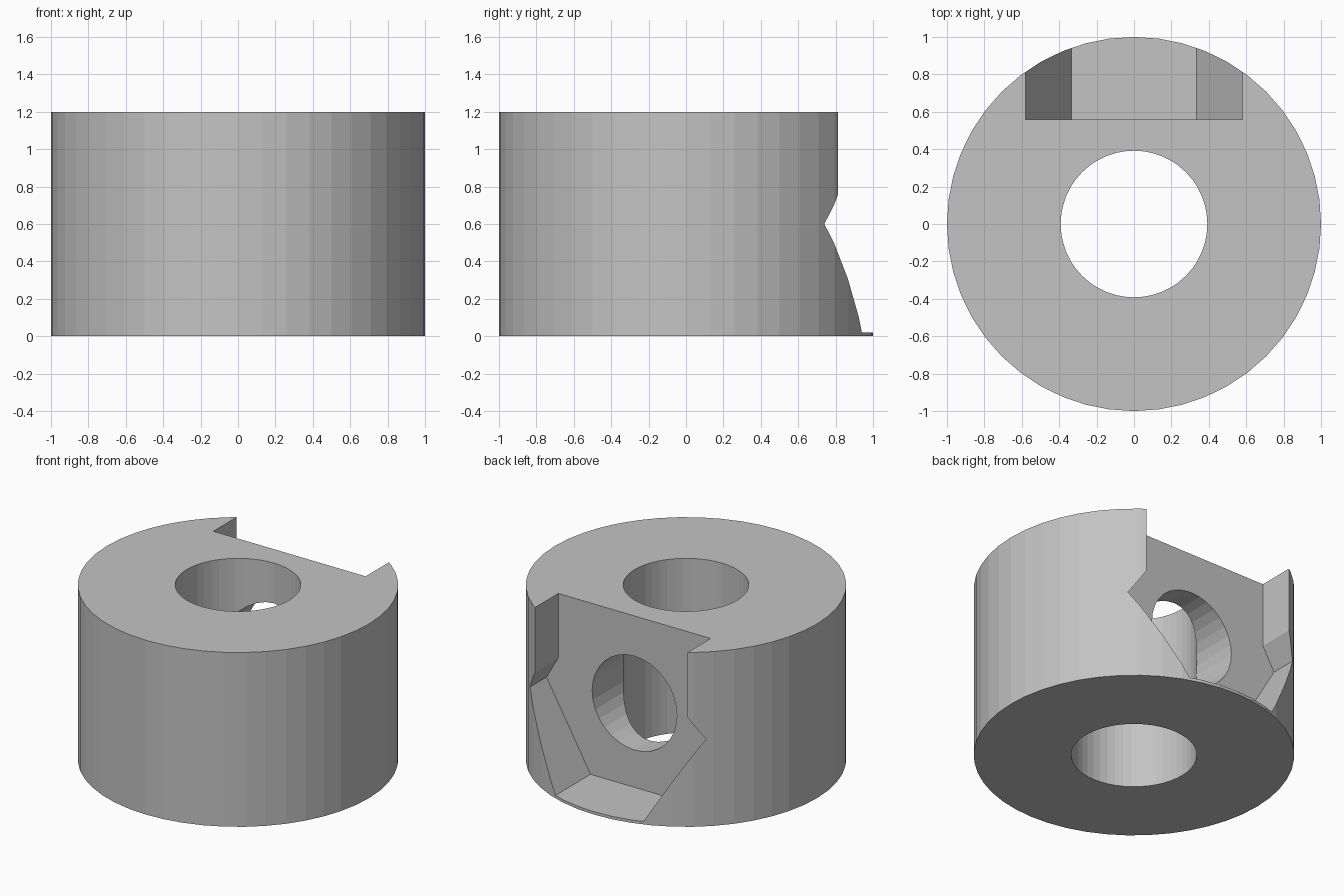
import bpy
import bmesh
from math import cos, sin, tau, sqrt

cube = bpy.data.objects.get("Cube")
if cube:
    bpy.data.objects.remove(cube, do_unlink=True)

OUTER, BORE, HEIGHT, MID = 1.0, 0.392, 1.2, 0.6
POCKET_Y = 0.56
HEX_R = 0.67
HALF_W = HEX_R * sqrt(3) / 2


def circle(radius, count, cz=0.0):
    return [(radius * cos(tau * i / count), cz + radius * sin(tau * i / count))
            for i in range(count)]


def prism(name, profile, start, end, place):
    """Extrude a 2D profile between two depths; place maps (u, v, depth) to xyz."""
    bm = bmesh.new()
    rings = [[bm.verts.new(place(u, v, d)) for u, v in profile] for d in (start, end)]
    bm.faces.new(rings[0])
    bm.faces.new(rings[1])
    n = len(profile)
    for i in range(n):
        j = (i + 1) % n
        bm.faces.new((rings[0][i], rings[0][j], rings[1][j], rings[1][i]))
    bmesh.ops.recalc_face_normals(bm, faces=bm.faces)
    mesh = bpy.data.meshes.new(name)
    bm.to_mesh(mesh)
    bm.free()
    obj = bpy.data.objects.new(name, mesh)
    bpy.context.collection.objects.link(obj)
    return obj


def upright(u, v, d):
    return (u, v, d)


def backward(u, v, d):
    return (u, d, v)


# Plain grey finish
grey = bpy.data.materials.new("plain grey")
grey.use_nodes = True
colour = (0.55, 0.55, 0.55, 1)
grey.diffuse_color = colour
grey.node_tree.nodes["Principled BSDF"].inputs["Base Color"].default_value = colour

# Solid drum
collar = prism("shaft_collar", circle(OUTER, 48), 0, HEIGHT, upright)
collar.data.materials.append(grey)

# Half outline of the nut pocket: hexagon below, straight slot to the top
half = [(HEX_R / 2, MID - HALF_W), (HEX_R, MID),
        (HALF_W, MID + (HEX_R - HALF_W) * sqrt(3)), (HALF_W, HEIGHT + 0.2)]
pocket = half + [(-x, z) for x, z in reversed(half)]

# Cutters: shaft bore, nut pocket, screw hole
cutters = [
    prism("bore_cutter", circle(BORE, 48), -0.2, HEIGHT + 0.2, upright),
    prism("pocket_cutter", pocket, POCKET_Y, 1.2, backward),
    prism("screw_hole_cutter", circle(0.323, 32, MID), 0, 0.8, backward),
]
for cutter in cutters:
    cutter.hide_render = True
    mod = collar.modifiers.new(cutter.name, "BOOLEAN")
    mod.operation = "DIFFERENCE"
    mod.solver = "EXACT"
    mod.object = cutter

# Bake the cuts and drop the cutters
depsgraph = bpy.context.evaluated_depsgraph_get()
baked = bpy.data.meshes.new_from_object(collar.evaluated_get(depsgraph))
collar.modifiers.clear()
collar.data = baked
baked.name = "shaft_collar"
baked.materials.clear()
baked.materials.append(grey)
for poly in baked.polygons:
    poly.material_index = 0
    poly.use_smooth = False
for cutter in cutters:
    bpy.data.objects.remove(cutter, do_unlink=True)
